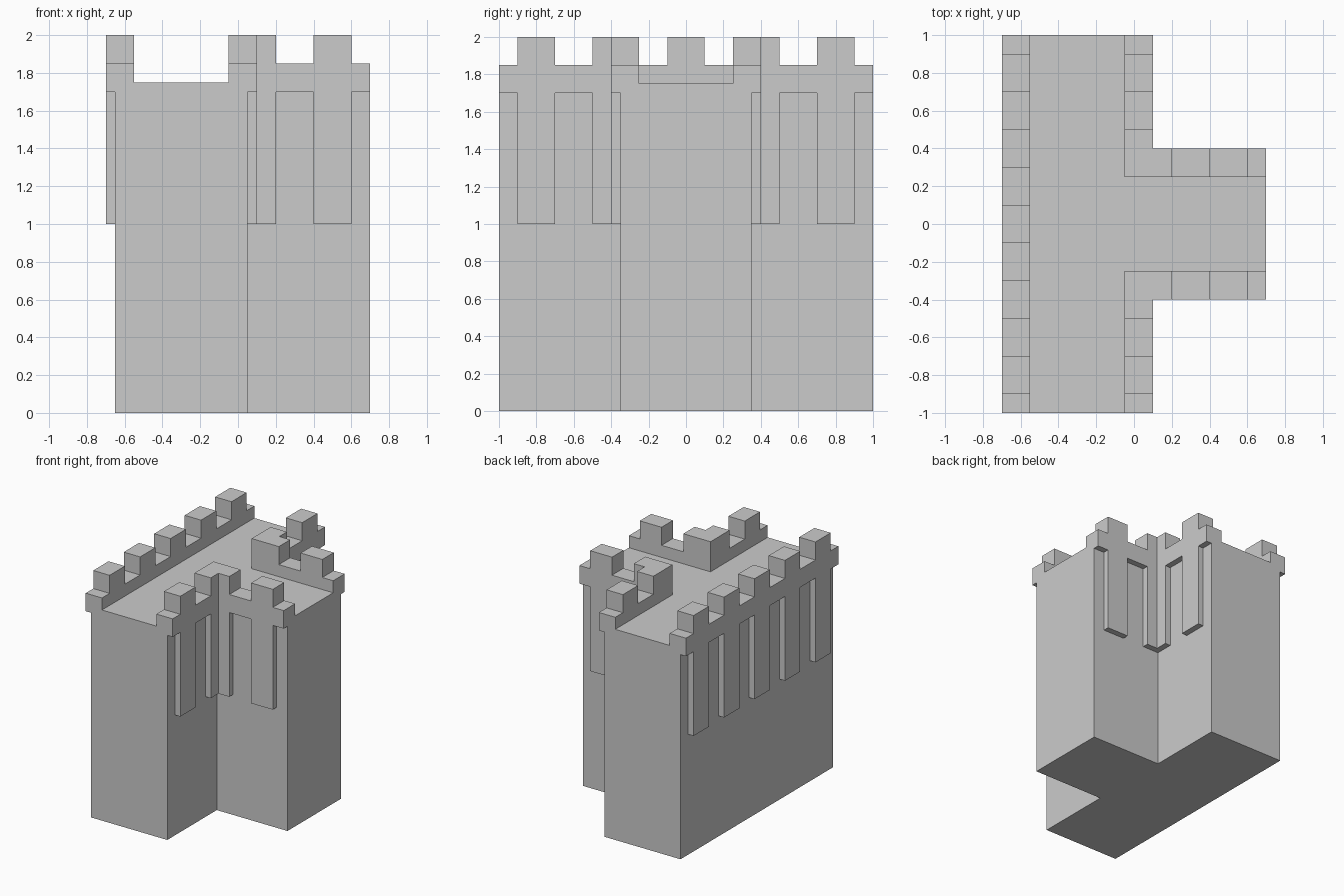
import bpy, bmesh
from math import radians

if "Cube" in bpy.data.objects:
    bpy.data.objects.remove(bpy.data.objects["Cube"])

parts = bpy.data.collections.new("battlement_parts")
bpy.context.scene.collection.children.link(parts)


def prism(name, outline, z0, z1, collection=parts):
    """Extrude a plan outline (x, y) from z0 to z1."""
    bm = bmesh.new()
    face = bm.faces.new([bm.verts.new((x, y, z0)) for x, y in outline])
    top = bmesh.ops.extrude_face_region(bm, geom=[face])["geom"]
    bmesh.ops.translate(bm, vec=(0, 0, z1 - z0),
                        verts=[v for v in top if isinstance(v, bmesh.types.BMVert)])
    bmesh.ops.recalc_face_normals(bm, faces=bm.faces)
    mesh = bpy.data.meshes.new(name)
    bm.to_mesh(mesh)
    bm.free()
    obj = bpy.data.objects.new(name, mesh)
    collection.objects.link(obj)
    return obj


def rect(x0, x1, y0, y1):
    return [(x0, y0), (x1, y0), (x1, y1), (x0, y1)]


FLOOR, WALL_LOW, WALL_TOP, POST_LOW, TOP = 1.75, 1.7, 1.85, 1.0, 2.0

# T-shaped tower body up to the walkway floor
tower = prism("castle_wall_tower",
              [(-0.65, -1), (0.05, -1), (0.05, -0.35), (0.7, -0.35),
               (0.7, 0.35), (0.05, 0.35), (0.05, 1), (-0.65, 1)],
              0, FLOOR, bpy.context.scene.collection)

# Long straight parapet; each merlon continues down as a buttress
prism("long_parapet", rect(-0.7, -0.55, -1, 1), WALL_LOW, WALL_TOP)
for i in range(5):
    y = -0.8 + 0.4 * i
    prism("long_merlon", rect(-0.7, -0.55, y - 0.1, y + 0.1), POST_LOW, TOP)

# L-shaped parapets around the two inner corners, mirrored in y
l_wall = [(-0.05, 0.25), (0.7, 0.25), (0.7, 0.4), (0.1, 0.4), (0.1, 1), (-0.05, 1)]
l_corner = [(-0.05, 0.25), (0.2, 0.25), (0.2, 0.4), (0.1, 0.4), (0.1, 0.5), (-0.05, 0.5)]
for s in (-1, 1):
    def flip(outline):
        return [(x, s * y) for x, y in outline]
    prism("corner_parapet", flip(l_wall), WALL_LOW, WALL_TOP)
    prism("corner_merlon", flip(l_corner), POST_LOW, TOP)
    prism("arm_merlon", flip(rect(-0.05, 0.1, 0.7, 0.9)), POST_LOW, TOP)
    prism("stem_merlon", flip(rect(0.4, 0.6, 0.25, 0.4)), POST_LOW, TOP)

# Fuse everything into one clean solid
mod = tower.modifiers.new("fuse", 'BOOLEAN')
mod.operation = 'UNION'
mod.solver = 'EXACT'
mod.operand_type = 'COLLECTION'
mod.collection = parts
bpy.context.view_layer.objects.active = tower
tower.select_set(True)
bpy.ops.object.modifier_apply(modifier=mod.name)
for obj in list(parts.objects):
    bpy.data.objects.remove(obj)
bpy.data.collections.remove(parts)

# Merge leftover coplanar faces
bm = bmesh.new()
bm.from_mesh(tower.data)
bmesh.ops.remove_doubles(bm, verts=bm.verts, dist=1e-4)
bmesh.ops.dissolve_limit(bm, angle_limit=radians(1), verts=bm.verts, edges=bm.edges)
bm.to_mesh(tower.data)
bm.free()
